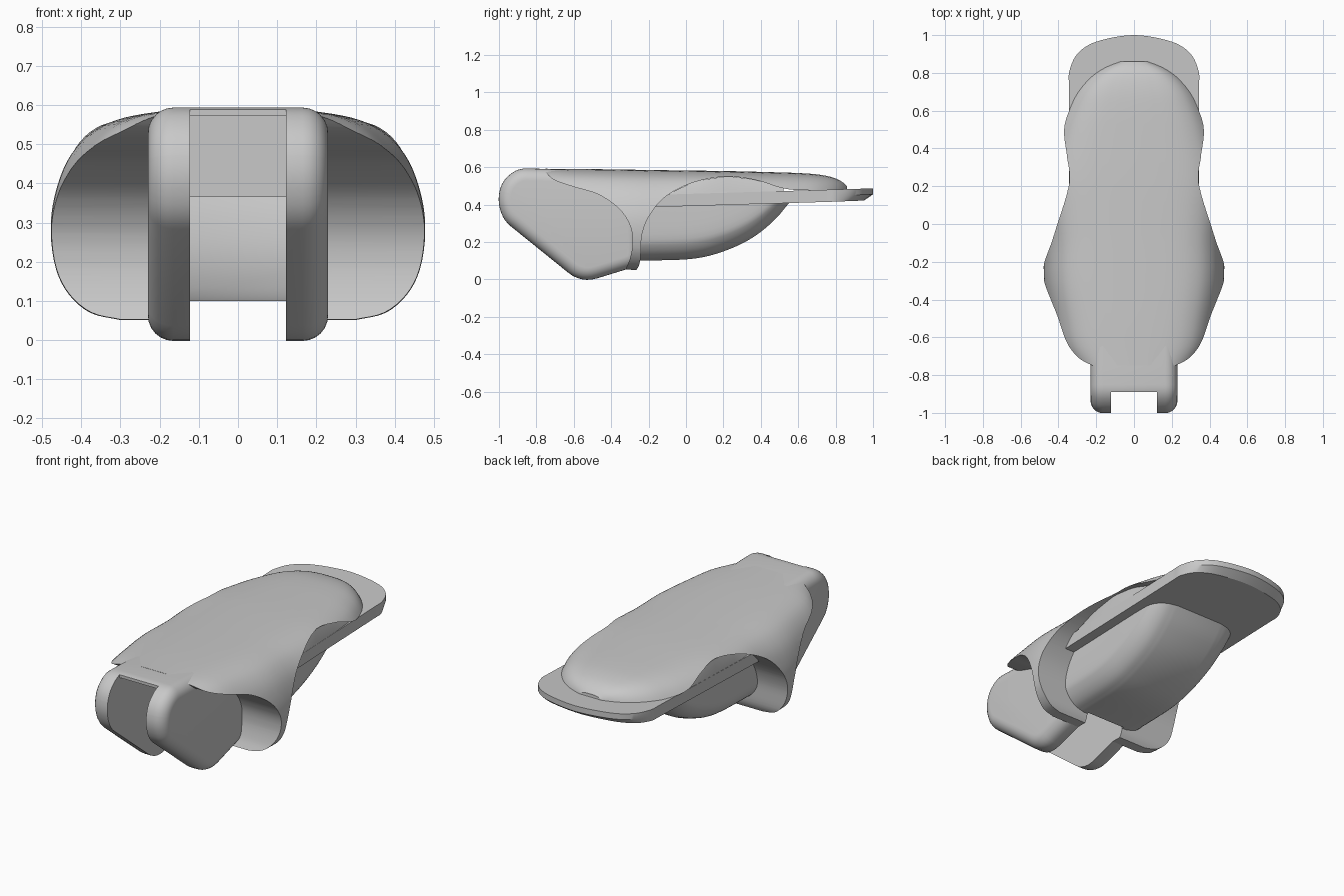
import bpy, bmesh, math
from mathutils import Vector

cube = bpy.data.objects.get("Cube")
if cube:
    bpy.data.objects.remove(cube, do_unlink=True)

TONE = (0.58, 0.58, 0.58, 1)
grey = bpy.data.materials.new("plain grey")
grey.use_nodes = True
grey.diffuse_color = TONE
grey.node_tree.nodes["Principled BSDF"].inputs["Base Color"].default_value = TONE


def loft(name, rings):
    """Closed solid through a list of equal rings."""
    bm = bmesh.new()
    rows = [[bm.verts.new(p) for p in ring] for ring in rings]
    n = len(rows[0])
    for a, b in zip(rows, rows[1:]):
        for i in range(n):
            j = (i + 1) % n
            bm.faces.new((a[i], a[j], b[j], b[i]))
    bm.faces.new(rows[0][::-1])
    bm.faces.new(rows[-1])
    bmesh.ops.remove_doubles(bm, verts=bm.verts, dist=1e-5)
    bmesh.ops.recalc_face_normals(bm, faces=bm.faces)
    mesh = bpy.data.meshes.new(name)
    bm.to_mesh(mesh)
    bm.free()
    mesh.materials.append(grey)
    obj = bpy.data.objects.new(name, mesh)
    bpy.context.collection.objects.link(obj)
    return obj


def side_prism(name, profile, half):
    """Side profile (y, z) extruded across x."""
    return loft(name, [[(x, y, z) for y, z in profile] for x in (-half, half)])


def spline(points, steps=6):
    """Smooth curve through the points."""
    p = [Vector(q) for q in points]
    p = [2 * p[0] - p[1]] + p + [2 * p[-1] - p[-2]]
    out = []
    for a, b, c, d in zip(p, p[1:], p[2:], p[3:]):
        for k in range(steps):
            t = k / steps
            out.append(0.5 * (2 * b + (c - a) * t + (2 * a - 5 * b + 4 * c - d) * t * t
                              + (3 * b - a - 3 * c + d) * t ** 3))
    return out + [p[-2]]


def rounded(corners, steps=6):
    """Polygon of (y, z, trim) with rounded corners."""
    out = []
    for i, (y, z, trim) in enumerate(corners):
        c = Vector((y, z))
        if not trim:
            out.append(c)
            continue
        a = Vector(corners[i - 1][:2])
        b = Vector(corners[(i + 1) % len(corners)][:2])
        a = c + (a - c).normalized() * trim
        b = c + (b - c).normalized() * trim
        for k in range(steps + 1):
            t = k / steps
            out.append(a * (1 - t) ** 2 + c * 2 * t * (1 - t) + b * t * t)
    return out


def inset(profile, depth):
    """Move every point of a counterclockwise profile inward."""
    out = []
    for i, p in enumerate(profile):
        t = (profile[(i + 1) % len(profile)] - profile[i - 1]).normalized()
        out.append(p + Vector((-t.y, t.x)) * depth)
    return out


def boolean(obj, tool, operation):
    mod = obj.modifiers.new("cut", 'BOOLEAN')
    mod.object, mod.operation, mod.solver = tool, operation, 'EXACT'
    bpy.context.view_layer.objects.active = obj
    bpy.ops.object.modifier_apply(modifier=mod.name)


# Fork: block with rounded side rims, slotted below into two cheeks
cheek = rounded([(-.9, .595, .05), (-.985, .525, .052), (-1.008, .42, .052),
                 (-.975, .315, .05), (-.56, -.02, .09), (-.25, .075, .06),
                 (-.24, .3, 0), (-.13, .46, 0), (-.13, .56, 0), (-.3, .572, 0),
                 (-.75, .591, 0)])
RIM = .065
arc = [(RIM * (1 - math.cos(a)), RIM * (1 - math.sin(a)))
       for a in (math.pi / 2 * k / 6 for k in range(7))]
layers = [(-.23 + out, depth) for out, depth in arc]
layers += [(-x, depth) for x, depth in reversed(layers)]
fork = loft("fork", [[(x, p.x, p.y) for p in inset(cheek, depth)] for x, depth in layers])

# Shell: lofted outer form, trimmed by a side profile
half = spline([(.1, .595), (.22, .588), (.31, .57), (.38, .533), (.435, .465), (.468, .37),
               (.476, .28), (.463, .19), (.43, .125), (.375, .078), (.3, .06)], 4)
outline = [(x, z) for x, z in half] + [(-x, z) for x, z in reversed(half)]
stations = spline([(-.8, .66, .002), (-.75, .72, .003), (-.65, .86, .004), (-.5, .93, .005),
                   (-.3, 1, .008), (-.1, 1, .011), (.05, 1.03, .013), (.25, 1.06, .016),
                   (.48, .94, .022), (.6, .84, .026), (.7, .73, .033), (.78, .58, .048),
                   (.83, .42, .07), (.86, .25, .095)], 3)
shell = loft("shell", [[(x * s, y, z - drop) for x, z in outline] for y, s, drop in stations])
front_edge = spline([(-.33, .04), (-.3, .11), (-.285, .2), (-.3, .29), (-.36, .38),
                     (-.47, .455), (-.6, .495), (-.7, .53), (-.75, .57)])
back_edge = spline([(.9, .479), (.65, .477), (.52, .487), (.38, .53), (.22, .55), (.05, .522),
                    (-.1, .45), (-.19, .35), (-.235, .24), (-.245, .1), (-.27, .04)])
trim = side_prism("shell_trim", front_edge + [(-.75, .7), (.9, .7)] + back_edge, .8)
boolean(shell, trim, 'INTERSECT')

# Core: slightly sloped filling between the plate and the shell arches
core_side = [(-.15, .44), (.52, .44), (.52, .49), (.38, .533),
             (.22, .553), (.05, .526), (-.1, .455), (-.15, .45)]
core = loft("core", [[(x, y, .44 + (z - .44) * k) for y, z in core_side]
                     for x, k in ((-.344, .3), (-.325, 1), (.325, 1), (.344, .3))])

# Keel: rounded underside rising to the rear
u_half = spline([(.15, 0), (.215, .02), (.265, .07), (.285, .14), (.285, .35)], 4)
u_shape = [(x, z) for x, z in u_half] + [(-x, z) for x, z in reversed(u_half)]
keel_line = spline([(-.25, .1), (.03, .11), (.2, .15), (.35, .22), (.47, .315), (.56, .42)])
keel = loft("keel", [[(x, y, min(b + z, .45)) for x, z in u_shape] for y, b in keel_line])

# Tongue plate: slightly tilted, chamfered below its rounded rear
rim = spline([(.345, .74), (.342, .81), (.3, .9), (.2, .965), (0, 1), (-.2, .965),
              (-.3, .9), (-.342, .81), (-.345, .74)])
plan = [(.345, -.17)] + [(x, y) for x, y in rim] + [(-.345, -.17)]


def plate_ring(height, shrink):
    ring = []
    for x, y in plan:
        back = max(0, y - .78)
        ring.append((x * (1 - back * shrink * .4), y - back * shrink, height + .03 * (y - 1)))
    return ring


plate = loft("tongue_plate", [plate_ring(.422, .22), plate_ring(.455, 0), plate_ring(.487, 0)])

# Slot between the cheeks, running into the keel
slot = side_prism("slot_cutter", [
    (-1.2, -.2), (-.235, -.2), (-.235, .1), (-.18, .355), (-.18, .572),
    (-.89, .572), (-.89, .8), (-1.2, .8)], .122)
for part in (fork, shell, keel):
    boolean(part, slot, 'DIFFERENCE')
for tool in (trim, slot):
    bpy.data.objects.remove(tool, do_unlink=True)

# Smooth shading with crisp edges
for part in (fork, shell, core, keel, plate):
    bpy.ops.object.select_all(action='DESELECT')
    part.select_set(True)
    bpy.context.view_layer.objects.active = part
    bpy.ops.object.shade_smooth_by_angle(angle=math.radians(32))
